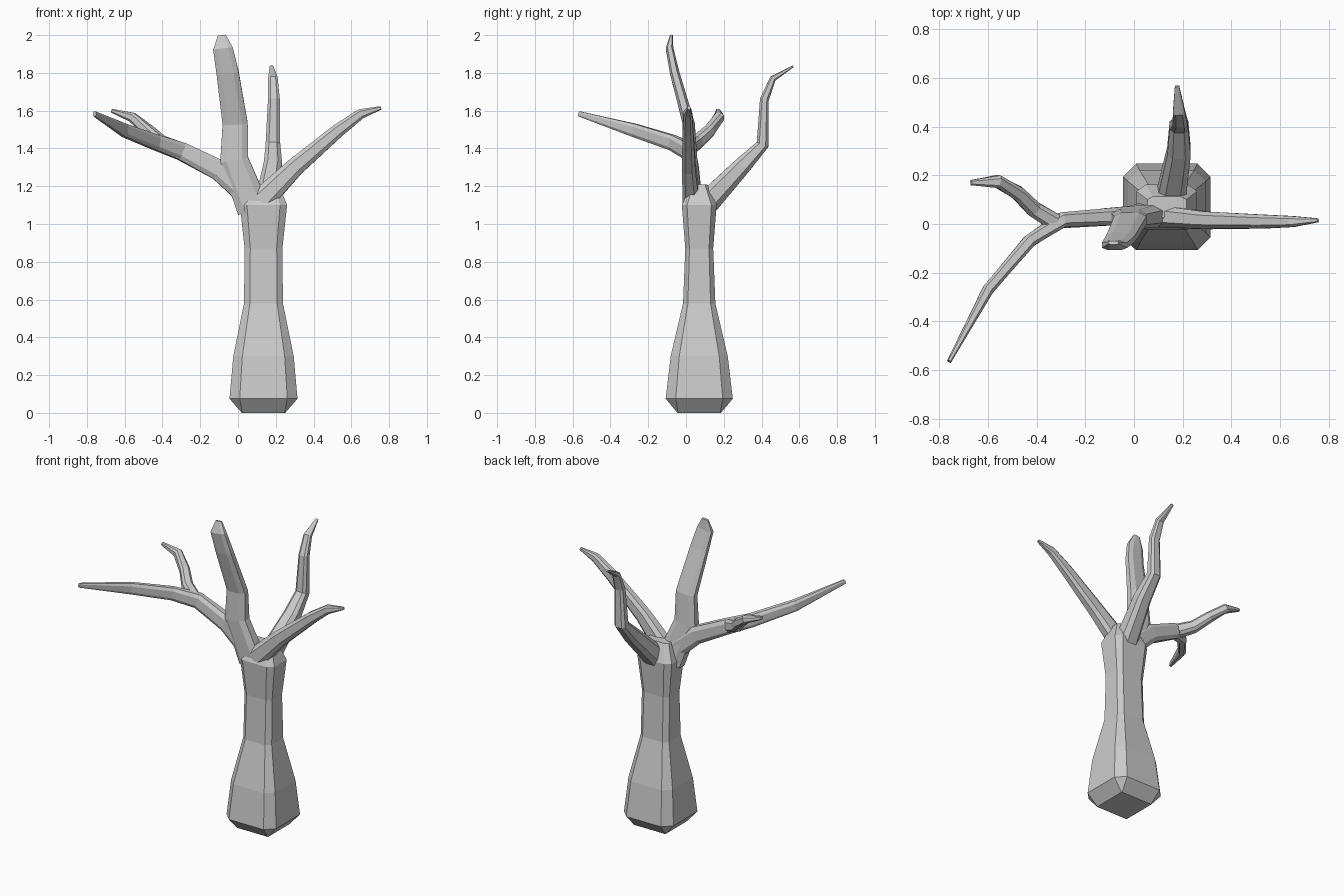
import bpy, bmesh
from mathutils import Vector

if "Cube" in bpy.data.objects:
    bpy.data.objects.remove(bpy.data.objects["Cube"])

X, Z = Vector((1, 0, 0)), Vector((0, 0, 1))


def loft(name, side, rings):
    """Loft chamfered-square rings (centre, half width along side, half depth, chamfer)."""
    bm = bmesh.new()
    loops = []
    for i, (c, w, h, k) in enumerate(rings):
        before, after = rings[max(i - 1, 0)][0], rings[min(i + 1, len(rings) - 1)][0]
        t = ((c - before).normalized() + (after - c).normalized()).normalized()
        s = (side - t * side.dot(t)).normalized()
        n = t.cross(s)
        shape = [(1, -k), (1, k), (k, 1), (-k, 1)]
        shape += [(-a, -b) for a, b in shape]
        loops.append([bm.verts.new(c + s * w * a + n * h * b) for a, b in shape])
    for lo, hi in zip(loops, loops[1:]):
        for j in range(8):
            m = (j + 1) % 8
            bm.faces.new((lo[j], lo[m], hi[m], hi[j]))
    bm.faces.new(loops[0][::-1])
    bm.faces.new(loops[-1])
    bmesh.ops.recalc_face_normals(bm, faces=bm.faces)
    mesh = bpy.data.meshes.new(name)
    bm.to_mesh(mesh)
    bm.free()
    ob = bpy.data.objects.new(name, mesh)
    bpy.context.collection.objects.link(ob)
    return ob


def limb(name, side, w0, w1, h0, h1, path):
    """Branch along a path, tapering by a constant ratio to a pinched tip."""
    rings, last = [], len(path) - 1
    for i, p in enumerate(path):
        t = i / last
        pinch = 0.45 if i == last else 1
        rings.append((Vector(p), pinch * w0 * (w1 / w0) ** t, pinch * h0 * (h1 / h0) ** t, 0.55))
    return loft(name, side, rings)


# Trunk: flared foot, narrow waist, slightly wider crown
profile = [(0, .115), (.075, .18), (.3, .16), (.58, .103), (.87, .1), (1.1, .125), (1.21, .08)]
trunk = loft("tree", X, [(Vector((.135, .07, z)), w, w - .03 * z, .7 if z else .97)
                         for z, w in profile])

branches = [
    limb("upright_branch", X, .085, .046, .05, .016, [
        (.08, .04, 1.08), (-.02, .02, 1.34), (-.015, .015, 1.53),
        (-.055, -.06, 1.8), (-.08, -.087, 1.93), (-.085, -.077, 2)]),
    limb("right_branch", Z, .065, .02, .045, .018, [
        (.12, .03, 1.12), (.3, .015, 1.3), (.53, .01, 1.495),
        (.65, .01, 1.583), (.757, .015, 1.615)]),
    # Bends upright, then out again at the tip
    limb("back_branch", X, .06, .02, .065, .012, [
        (.15, .1, 1.1), (.185, .3, 1.31), (.185, .405, 1.42),
        (.19, .415, 1.66), (.185, .46, 1.77), (.177, .567, 1.835)]),
    # Sweeps to the front
    limb("left_branch", Z, .064, .03, .042, .02, [
        (.08, .04, 1.13), (-.1, .03, 1.285), (-.3, .015, 1.385),
        (-.43, -.07, 1.43), (-.6, -.27, 1.495), (-.76, -.565, 1.583)]),
    # Twig forking backwards from the left branch
    limb("left_twig", Z, .04, .022, .036, .024, [
        (-.33, .01, 1.4), (-.41, .06, 1.435), (-.475, .125, 1.495),
        (-.56, .175, 1.565), (-.67, .17, 1.6)]),
]

# Fuse every branch into the trunk
bpy.context.view_layer.objects.active = trunk
for b in branches:
    mod = trunk.modifiers.new("fuse", 'BOOLEAN')
    mod.operation = 'UNION'
    mod.solver = 'EXACT'
    mod.object = b
    bpy.ops.object.modifier_apply(modifier=mod.name)
    bpy.data.objects.remove(b)
